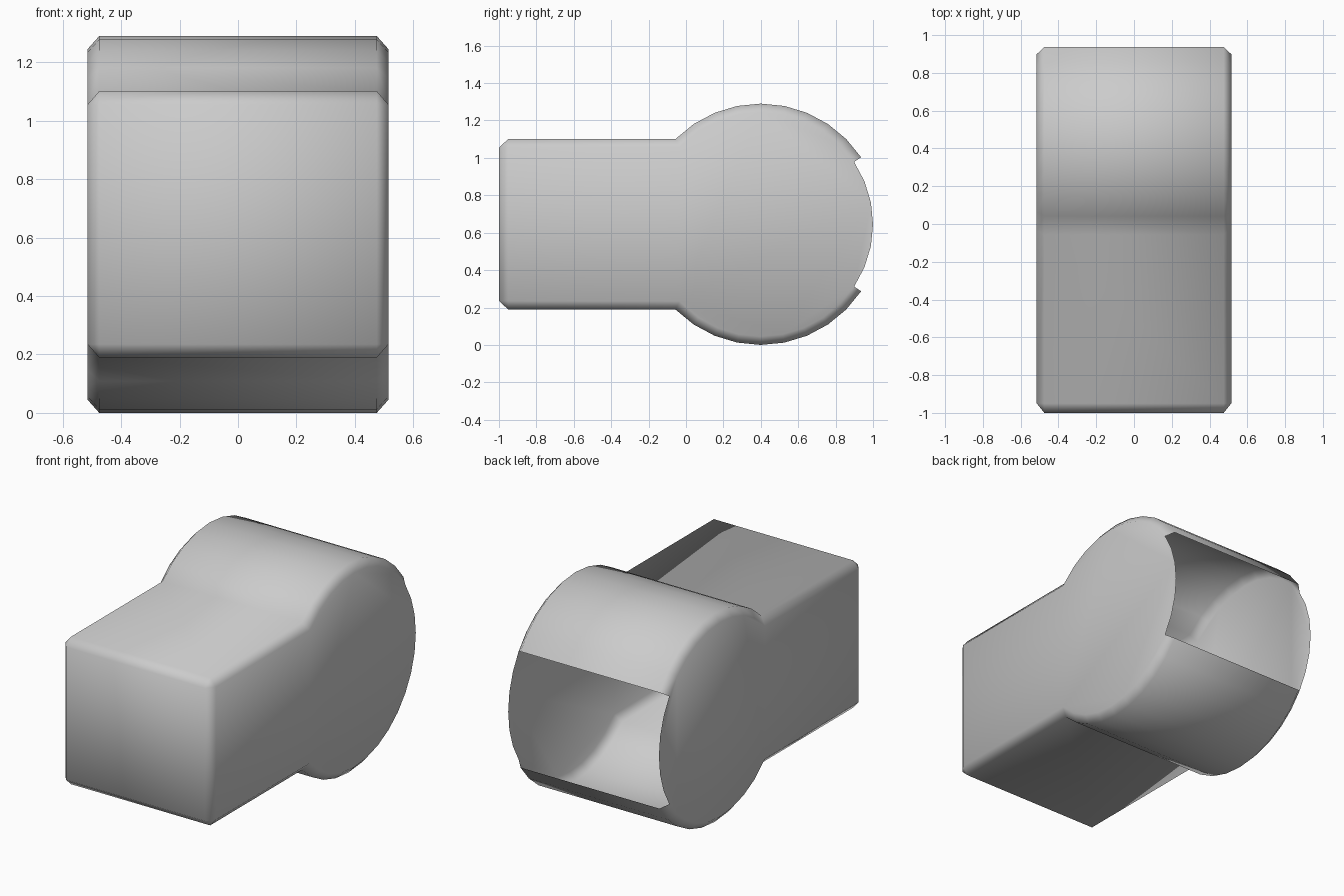
import bpy, bmesh, math

if "Cube" in bpy.data.objects:
    bpy.data.objects.remove(bpy.data.objects["Cube"])

CY, CZ = 0.40, 0.645           # centre of the round head
R_RIM, R_SIDE = 0.645, 0.60    # rim radius, flat side radius after the chamfer
X_RIM, X_SIDE = 0.475, 0.515   # half widths before and after the chamfer
STEP = math.radians(11.25)     # 32-sided head


def arc(r, first, last):
    return [(CY + r * math.cos(i * STEP), CZ + r * math.sin(i * STEP))
            for i in range(first, last + 1)]


def mirrored(upper):
    """Upper half profile (back to front) followed by its mirror below."""
    return upper + [(y, 2 * CZ - z) for y, z in reversed(upper)]


# Matching (y, z) profiles: the outer skin and the edge of the flat side
rim = mirrored(arc(R_RIM, 3, 12) + [(-0.95, 1.101), (-1.0, 1.055)])
side = mirrored(arc(R_SIDE, 3, 11) + [(-0.035, 1.056), (-0.95, 1.055), (-0.95, 1.055)])
lip = arc(R_SIDE, -2, 2)       # side edge beside the open back

bm = bmesh.new()


def verts(profile, x):
    return [bm.verts.new((x, y, z)) for y, z in profile]


def bridge(a, b):
    for i in range(len(a) - 1):
        bm.faces.new((a[i], a[i + 1], b[i + 1], b[i]))


# Outer skin, open at the back
left, right = verts(rim, -X_RIM), verts(rim, X_RIM)
bridge(left, right)

# Chamfers and flat sides
for edge, x in ((left, -X_SIDE), (right, X_SIDE)):
    outline = verts(side, x)
    bridge(edge, outline)
    bm.faces.new(outline + verts(lip, x))

bmesh.ops.remove_doubles(bm, verts=bm.verts, dist=0.0005)
bmesh.ops.recalc_face_normals(bm, faces=bm.faces)
for f in bm.faces:
    f.smooth = True

mesh = bpy.data.meshes.new("round_head_shell")
bm.to_mesh(mesh)
bm.free()
shell = bpy.data.objects.new("round_head_shell", mesh)
bpy.context.collection.objects.link(shell)
